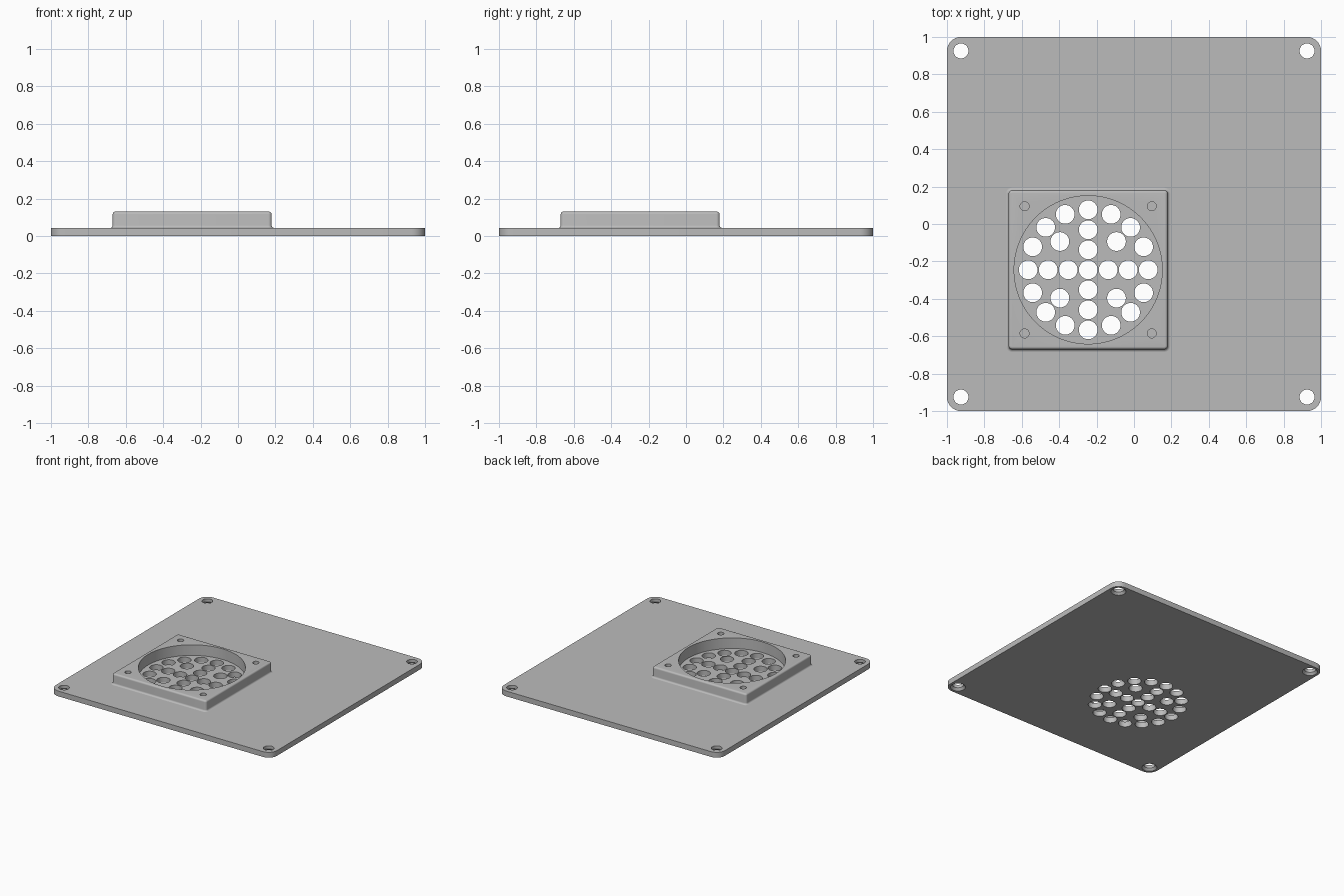
import bpy, bmesh
from math import sin, cos, pi, radians

cube = bpy.data.objects.get("Cube")
if cube:
    bpy.data.objects.remove(cube, do_unlink=True)

grey = bpy.data.materials.new("light grey")
grey.use_nodes = True
COLOUR = (0.5, 0.5, 0.5, 1)
grey.diffuse_color = COLOUR
grey.node_tree.nodes["Principled BSDF"].inputs["Base Color"].default_value = COLOUR

PLATE_TOP, BOSS_TOP = 0.043, 0.13
FAN = -0.245          # fan mount centre, same on x and y
FILLET = 0.014


def make_object(name, bm):
    bmesh.ops.recalc_face_normals(bm, faces=bm.faces)
    mesh = bpy.data.meshes.new(name)
    bm.to_mesh(mesh)
    bm.free()
    mesh.materials.append(grey)
    obj = bpy.data.objects.new(name, mesh)
    bpy.context.collection.objects.link(obj)
    return obj


def loft(bm, rings):
    """Bridge equal-sized point rings and cap both ends."""
    loops = [[bm.verts.new(p) for p in ring] for ring in rings]
    for a, b in zip(loops, loops[1:]):
        for i in range(len(a)):
            j = (i + 1) % len(a)
            bm.faces.new((a[i], a[j], b[j], b[i]))
    bm.faces.new(loops[0][::-1])
    bm.faces.new(loops[-1])


def rounded_square(centre, half, radius, z, steps=8):
    points = []
    for q, (sx, sy) in enumerate(((1, 1), (-1, 1), (-1, -1), (1, -1))):
        for k in range(steps + 1):
            a = (q + k / steps) * pi / 2
            points.append((centre + sx * (half - radius) + radius * cos(a),
                           centre + sy * (half - radius) + radius * sin(a), z))
    return points


def turned(bm, x, y, profile, sides=40):
    """Round cutter from (radius, z) pairs."""
    loft(bm, [[(x + r * cos(2 * pi * i / sides), y + r * sin(2 * pi * i / sides), z)
               for i in range(sides)] for r, z in profile])


def cut(obj, bm):
    cutter = make_object("hole_cutter", bm)
    cutter.hide_render = True
    mod = obj.modifiers.new("holes", "BOOLEAN")
    mod.operation, mod.solver, mod.object = "DIFFERENCE", "EXACT", cutter
    bpy.ops.object.select_all(action="DESELECT")
    bpy.context.view_layer.objects.active = obj
    obj.select_set(True)
    bpy.ops.object.modifier_apply(modifier=mod.name)
    bpy.data.objects.remove(cutter, do_unlink=True)
    bpy.ops.object.shade_smooth_by_angle(angle=radians(30))


CORNERS = [(sx, sy) for sx in (-1, 1) for sy in (-1, 1)]

# Base plate with rounded corners
bm = bmesh.new()
loft(bm, [rounded_square(0, 1, 0.075, z) for z in (0, PLATE_TOP)])
base_plate = make_object("base_plate", bm)

# Corner holes, countersunk underneath, and the round vent grille
bm = bmesh.new()
for sx, sy in CORNERS:
    turned(bm, sx * 0.925, sy * 0.925,
           [(0.065, -0.01), (0.056, 0), (0.04, 0.018), (0.04, 0.1)])
for ring, count in enumerate((1, 4, 8, 16)):
    for i in range(count):
        a = 2 * pi * i / count
        turned(bm, FAN + 0.107 * ring * cos(a), FAN + 0.107 * ring * sin(a),
               [(0.05, -0.05), (0.05, 0.1)])
cut(base_plate, bm)

# Raised square mount with a flared foot and rounded top edge
HALF = 0.425
profile = []
for k in range(6):
    a = k / 5 * pi / 2
    profile.append((FILLET * (1 - sin(a)), PLATE_TOP + FILLET * (1 - cos(a))))
for k in range(6):
    a = k / 5 * pi / 2
    profile.append((-FILLET * (1 - cos(a)), BOSS_TOP - FILLET * (1 - sin(a))))
bm = bmesh.new()
loft(bm, [rounded_square(FAN, HALF + d, 0.018 + d, z) for d, z in profile])
fan_mount = make_object("fan_mount", bm)

# Round fan opening and four screw holes
bm = bmesh.new()
turned(bm, FAN, FAN, [(0.396, 0), (0.396, 0.2)], 96)
for sx, sy in CORNERS:
    turned(bm, FAN + sx * 0.34, FAN + sy * 0.34, [(0.024, 0), (0.024, 0.2)], 24)
cut(fan_mount, bm)
